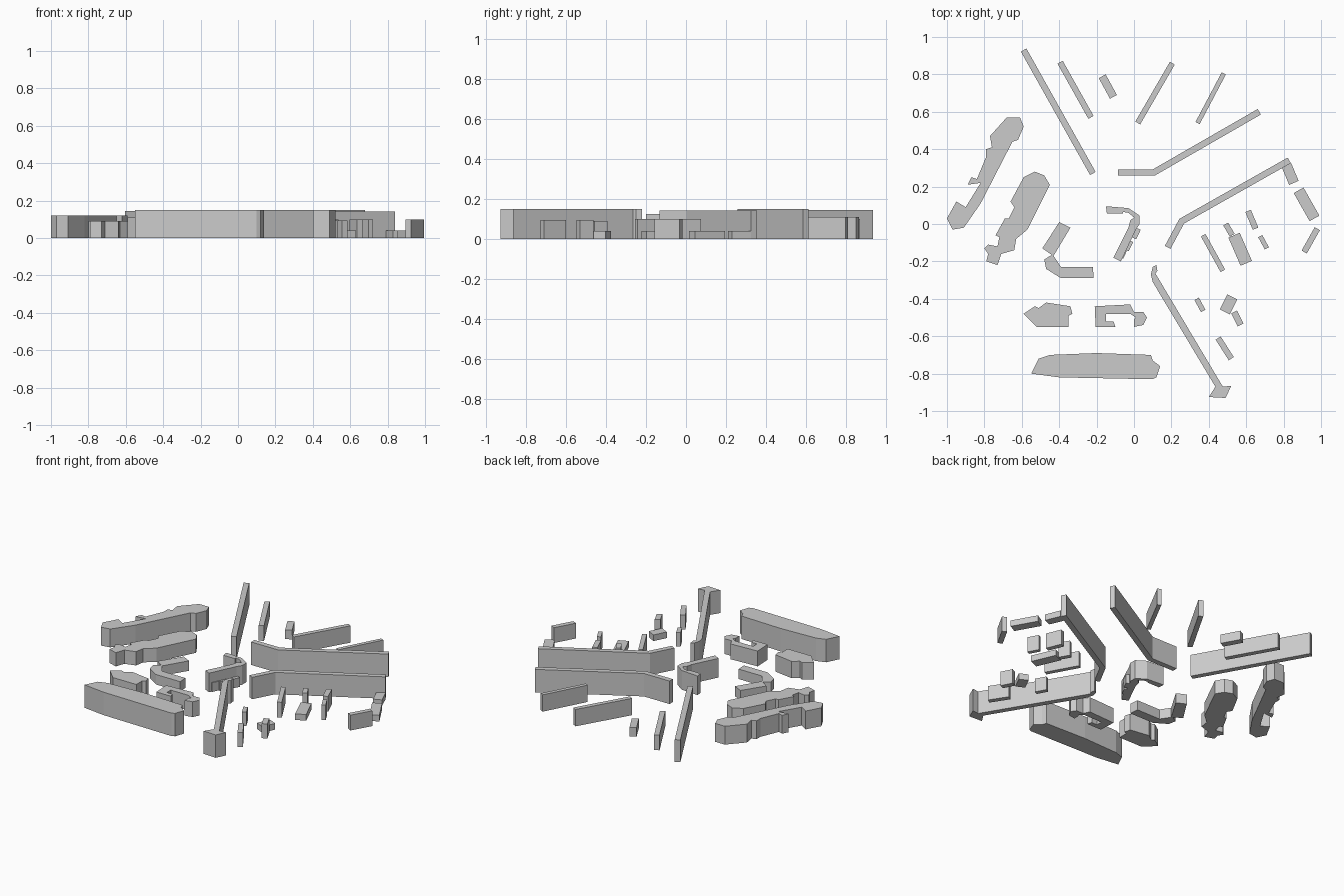
import bpy, bmesh
from mathutils import Vector


def block(name, pts, h):
    """Extrude a footprint upward from the ground."""
    bm = bmesh.new()
    face = bm.faces.new([bm.verts.new((x, y, 0)) for x, y in pts])
    face.normal_update()
    if face.normal.z > 0:
        face.normal_flip()
    ext = bmesh.ops.extrude_face_region(bm, geom=[face], use_keep_orig=True)
    top = [v for v in ext["geom"] if isinstance(v, bmesh.types.BMVert)]
    bmesh.ops.translate(bm, verts=top, vec=(0, 0, h))
    bmesh.ops.recalc_face_normals(bm, faces=bm.faces)
    me = bpy.data.meshes.new(name)
    bm.to_mesh(me)
    bm.free()
    ob = bpy.data.objects.new(name, me)
    bpy.context.collection.objects.link(ob)
    return ob


def bar(name, a, b, w, h):
    """Rectangular slab running from a to b."""
    a, b = Vector(a), Vector(b)
    d = (b - a).normalized()
    n = Vector((-d.y, d.x)) * w / 2
    return block(name, [a + n, b + n, b - n, a - n], h)


def bent(name, pts, w, h):
    """Slab with one mitred bend."""
    p = [Vector(q) for q in pts]
    d1, d2 = (p[1] - p[0]).normalized(), (p[2] - p[1]).normalized()
    n1, n2 = Vector((-d1.y, d1.x)), Vector((-d2.y, d2.x))
    m = (n1 + n2).normalized()
    m /= m.dot(n1)
    off = [n1 * w / 2, m * w / 2, n2 * w / 2]
    left = [q + o for q, o in zip(p, off)]
    right = [q - o for q, o in zip(p, off)]
    return block(name, left + right[::-1], h)


# irregular western buildings
block("west_outer_building", [
    (-.68, .57), (-.61, .57), (-.59, .52), (-.62, .45), (-.65, .44), (-.82, .11),
    (-.91, -.02), (-.97, -.03), (-1, .03), (-.95, .12), (-.90, .09), (-.82, .22),
    (-.89, .21), (-.87, .25), (-.84, .24), (-.79, .36), (-.79, .40), (-.76, .41),
    (-.77, .47)], .12)
block("west_inner_building", [
    (-.53, .28), (-.48, .26), (-.45, .21), (-.57, -.03), (-.63, -.08), (-.64, -.14),
    (-.71, -.16), (-.73, -.22), (-.79, -.20), (-.78, -.16), (-.80, -.13), (-.78, -.11),
    (-.73, -.12), (-.72, -.07), (-.74, -.06), (-.69, .03), (-.67, .03), (-.64, .09),
    (-.66, .12), (-.59, .25)], .09)
block("angled_building", [
    (-.40, .01), (-.34, -.02), (-.43, -.17), (-.39, -.23), (-.22, -.23), (-.215, -.29),
    (-.39, -.29), (-.47, -.24), (-.48, -.19), (-.44, -.165), (-.49, -.13)], .065)

# southern buildings
block("southwest_building", [
    (-.47, -.42), (-.34, -.44), (-.33, -.48), (-.35, -.49), (-.35, -.55),
    (-.52, -.55), (-.59, -.48), (-.53, -.44), (-.51, -.45)], .11)
block("courtyard_building", [
    (-.21, -.44), (-.02, -.43), (0, -.47), (.05, -.47), (.07, -.50), (.05, -.54),
    (0, -.55), (0, -.51), (.01, -.50), (-.02, -.48), (-.15, -.48), (-.15, -.52),
    (-.11, -.52), (-.10, -.55), (-.205, -.55)], .10)
block("south_building", [
    (-.45, -.70), (-.2, -.69), (.09, -.70), (.10, -.73), (.14, -.76), (.12, -.82),
    (.10, -.83), (-.4, -.82), (-.55, -.80), (-.51, -.72)], .15)

# hooked building in the middle with small annexes
block("central_building", [
    (-.15, .095), (-.03, .085), (0, .065), (.03, .045), (.03, 0), (.01, -.03),
    (-.07, -.20), (-.11, -.18), (-.03, -.02), (-.02, .02), (0, .035), (-.03, .06),
    (-.06, .065), (-.06, .055), (-.145, .055)], .125)
for i, (x, y) in enumerate([(.01, -.05), (-.03, -.115), (-.06, -.155)]):
    bar(f"central_annex_{i}", (x + .012, y + .025), (x - .012, y - .025), .03, .06)

# tall bent slabs and the southern slab with its head block
bent("north_bent_slab", [(-.085, .275), (.105, .275), (.67, .60)], .034, .15)
bent("east_bent_slab", [(.18, -.125), (.255, .015), (.83, .34)], .034, .143)
block("south_slab", [
    (.10, -.23), (.12, -.22), (.125, -.25), (.115, -.265), (.475, -.87), (.52, -.865),
    (.49, -.93), (.40, -.925), (.435, -.87), (.10, -.31), (.09, -.27)], .15)

# straight slabs and low blocks: start, end, width, height
slabs = [
    ((-.59, .93), (-.22, .27), .034, .145),
    ((-.395, .865), (-.23, .57), .032, .10),
    ((-.17, .79), (-.11, .68), .042, .06),
    ((.205, .86), (.02, .54), .03, .11),
    ((.48, .805), (.34, .54), .025, .11),
    ((.815, .315), (.855, .22), .055, .04),
    ((.88, .18), (.965, .03), .06, .04),
    ((.98, -.025), (.91, -.15), .032, .10),
    ((.37, -.06), (.475, -.25), .028, .10),
    ((.61, .07), (.65, -.025), .032, .10),
    ((.675, -.065), (.71, -.13), .025, .10),
    ((.535, -.06), (.60, -.21), .066, .04),
    ((.49, 0), (.525, -.06), .03, .10),
    ((.335, -.40), (.37, -.465), .027, .09),
    ((.525, -.39), (.485, -.47), .06, .04),
    ((.535, -.47), (.57, -.54), .034, .095),
    ((.45, -.61), (.52, -.72), .032, .095),
]
for i, s in enumerate(slabs):
    bar(f"slab_block_{i:02d}", *s)
